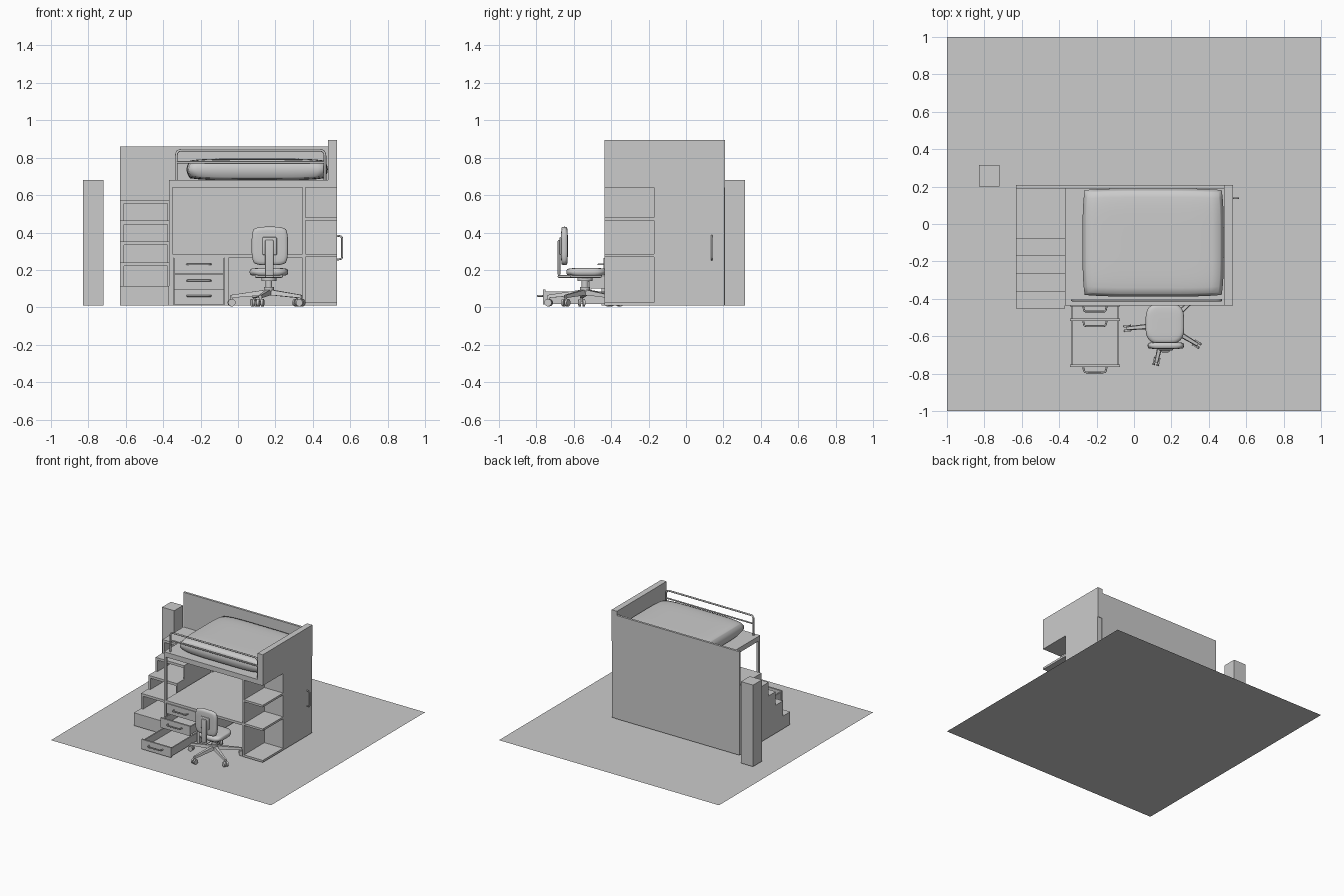
import bpy, bmesh, math
from mathutils import Vector

if "Cube" in bpy.data.objects:
    bpy.data.objects.remove(bpy.data.objects["Cube"])


def box(name, x0, x1, y0, y1, z0, z1, bevel=0.0):
    bpy.ops.mesh.primitive_cube_add(size=1, location=((x0 + x1) / 2, (y0 + y1) / 2, (z0 + z1) / 2))
    o = bpy.context.object
    o.name = name
    o.scale = (x1 - x0, y1 - y0, z1 - z0)
    bpy.ops.object.transform_apply(location=False, rotation=False, scale=True)
    if bevel:
        m = o.modifiers.new("round", 'BEVEL')
        m.width, m.segments = bevel, 4
        bpy.ops.object.shade_smooth()
    return o


def tube(name, pts, r, fillet=0.0):
    """Round bar along points, with inner corners rounded off."""
    pts = [Vector(p) for p in pts]
    path = [pts[0]]
    for a, b, c in zip(pts, pts[1:], pts[2:]):
        s, e = b + (a - b).normalized() * fillet, b + (c - b).normalized() * fillet
        path += [s * (1 - t) ** 2 + b * 2 * t * (1 - t) + e * t * t for t in (0, .25, .5, .75, 1)]
    path.append(pts[-1])
    cu = bpy.data.curves.new(name, 'CURVE')
    cu.dimensions, cu.bevel_depth, cu.bevel_resolution, cu.use_fill_caps = '3D', r, 2, True
    sp = cu.splines.new('POLY')
    sp.points.add(len(path) - 1)
    for p, v in zip(sp.points, path):
        p.co = (*v, 1)
    o = bpy.data.objects.new(name, cu)
    bpy.context.collection.objects.link(o)
    return o


def cyl(name, loc, r, h, rot=(0, 0, 0), n=24):
    bpy.ops.mesh.primitive_cylinder_add(vertices=n, radius=r, depth=h, location=loc, rotation=rot)
    o = bpy.context.object
    o.name = name
    bpy.ops.object.shade_smooth_by_angle()
    return o


def cushion(name, x0, x1, y0, y1, z0, z1, pinch, thin, power, n=16):
    """Soft box: sides bow outwards and the thickness fades at the rim."""
    bm = bmesh.new()
    bmesh.ops.create_cube(bm, size=2)
    bmesh.ops.subdivide_edges(bm, edges=bm.edges[:], cuts=n, use_grid_fill=True)
    c = Vector(((x0 + x1) / 2, (y0 + y1) / 2, (z0 + z1) / 2))
    h = Vector(((x1 - x0) / 2, (y1 - y0) / 2, (z1 - z0) / 2))
    for v in bm.verts:
        x, y, z = v.co
        rim = (abs(x) ** power + abs(y) ** power) / 2
        side = 1 - .05 * z * z
        v.co = c + Vector((h.x * x * (1 - pinch * y ** 4) * side,
                           h.y * y * (1 - pinch * x ** 4) * side,
                           h.z * z * (1 - thin * rim)))
    me = bpy.data.meshes.new(name)
    bm.to_mesh(me)
    bm.free()
    o = bpy.data.objects.new(name, me)
    bpy.context.collection.objects.link(o)
    for p in me.polygons:
        p.use_smooth = True
    return o


Z = 0.01  # underside of the furniture
# floor and free standing pillar
bpy.ops.mesh.primitive_plane_add(size=2)
bpy.context.object.name = "floor"
box("pillar", -.83, -.72, .2, .315, Z, .68)

# bed frame: back wall, deck, headboard, posts
box("back_wall", -.63, .49, .19, .208, Z, .86)
box("bed_deck", -.37, .53, -.435, .19, .64, .68)
box("headboard", .482, .53, -.435, .208, .64, .895)
box("front_post", -.37, -.35, -.435, -.415, Z, .64)
box("back_post", -.37, -.35, .17, .19, Z, .64)
cushion("mattress", -.275, .48, -.388, .19, .68, .795, .03, .35, 6)

# safety rail
tube("rail_hoop", [(-.33, -.407, .68), (-.33, -.407, .84), (.465, -.407, .84), (.465, -.407, .68)], .007, .03)
tube("rail_bar", [(-.33, -.407, .775), (.465, -.407, .775)], .006)

# stairs with open cubbies; the lowest step is solid
fronts = [-.452, -.36, -.265, -.172, -.08]
tops = [.115, .24, .352, .464, .575]
box("step_base", -.63, -.37, fronts[0], .19, Z, tops[0])
for i in range(1, 5):
    box(f"tread_{i}", -.63, -.37, fronts[i], .19, tops[i] - .02, tops[i])
    box(f"stair_side_left_{i}", -.63, -.61, fronts[i], .19, tops[i - 1], tops[i] - .02)
    box(f"stair_side_right_{i}", -.377, -.37, fronts[i], .19, tops[i - 1], tops[i] - .02)

# desk top and drawer cabinet
box("desk_top", -.36, .355, -.435, .19, .265, .285)
box("cabinet_left", -.36, -.345, -.43, .19, Z, .265)
box("cabinet_right", -.073, -.05, -.43, .19, Z, .265)


def drawer(name, front, z0, z1):
    x0, x1, t = -.343, -.075, .014
    back = front + .42
    box(name + "_front", x0, x1, front, front + t, z0, z1)
    box(name + "_bottom", x0 + .005, x1 - .005, front + t, back, z0 + .004, z0 + .012)
    box(name + "_left", x0 + .005, x0 + .015, front + t, back, z0 + .012, z1 - .01)
    box(name + "_right", x1 - .015, x1 - .005, front + t, back, z0 + .012, z1 - .01)
    box(name + "_back", x0 + .015, x1 - .015, back - .01, back, z0 + .012, z1 - .01)
    z = (z0 + z1) / 2 + .007
    tube(name + "_handle", [(-.272, front, z), (-.265, front - .028, z),
                            (-.153, front - .028, z), (-.146, front, z)], .005, .01)


drawer("drawer_top", -.44, .182, .264)
drawer("drawer_middle", -.518, .096, .176)
drawer("drawer_bottom", -.765, .014, .094)

# wardrobe behind, open corner shelves in front
box("wardrobe", .345, .53, -.155, .205, Z, .64)
box("shelf_side", .345, .36, -.435, -.155, Z, .64)
box("shelf_back", .36, .53, -.172, -.155, Z, .64)
for i, z in enumerate((Z, .268, .463)):
    box(f"shelf_{i}", .36, .53, -.435, -.172, z, z + .017)
tube("wardrobe_handle", [(.53, .138, .255), (.557, .138, .26), (.557, .138, .378), (.53, .138, .383)], .005, .012)

# office chair: cushions, back bracket, column
cx, cy = .165, -.54
cushion("seat", .062, .268, -.64, -.425, .168, .21, .18, .45, 6, 12)
box("seat_pan", .09, .24, -.62, -.45, .158, .178, .008)
b = cushion("backrest", -.097, .097, -.103, .103, -.018, .018, .12, .4, 6, 12)
b.rotation_euler = (math.pi / 2, 0, 0)
b.location = (.17, -.65, .328)
box("back_bracket", .13, .208, -.676, -.66, .28, .375, .006)
box("back_arm_upright", .145, .19, -.686, -.672, .17, .36, .006)
box("back_arm_foot", .145, .19, -.686, -.56, .158, .172, .006)
cyl("seat_mount", (cx, cy, .15), .04, .02)
cyl("gas_column", (cx, cy, .11), .018, .09)
cyl("column_sleeve", (cx, cy, .085), .027, .045)

# five legs with twin casters
for k in range(5):
    a = math.radians(185 + 72 * k)
    d = Vector((math.cos(a), math.sin(a), 0))
    s = Vector((-d.y, d.x, 0))
    c = Vector((cx, cy, 0))
    bm = bmesh.new()
    rings = []
    for r, w, zt, zb in ((.01, .018, .095, .066), (.205, .01, .066, .05)):
        p = c + d * r
        rings.append([bm.verts.new(p + s * q * w + Vector((0, 0, z)))
                      for q, z in ((-1, zb), (1, zb), (.7, zt), (-.7, zt))])
    bm.faces.new(rings[0][::-1])
    bm.faces.new(rings[1])
    for i in range(4):
        j = (i + 1) % 4
        bm.faces.new((rings[0][i], rings[0][j], rings[1][j], rings[1][i]))
    me = bpy.data.meshes.new(f"chair_leg_{k}")
    bm.to_mesh(me)
    bm.free()
    bpy.context.collection.objects.link(bpy.data.objects.new(me.name, me))
    p = c + d * .2
    cyl(f"caster_stem_{k}", (p.x, p.y, .045), .006, .03, n=12)
    for q in (-1, 1):
        w = p + s * q * .011
        cyl(f"caster_{k}_{q}", (w.x, w.y, .025), .02, .013, (math.pi / 2, 0, a), 20)
